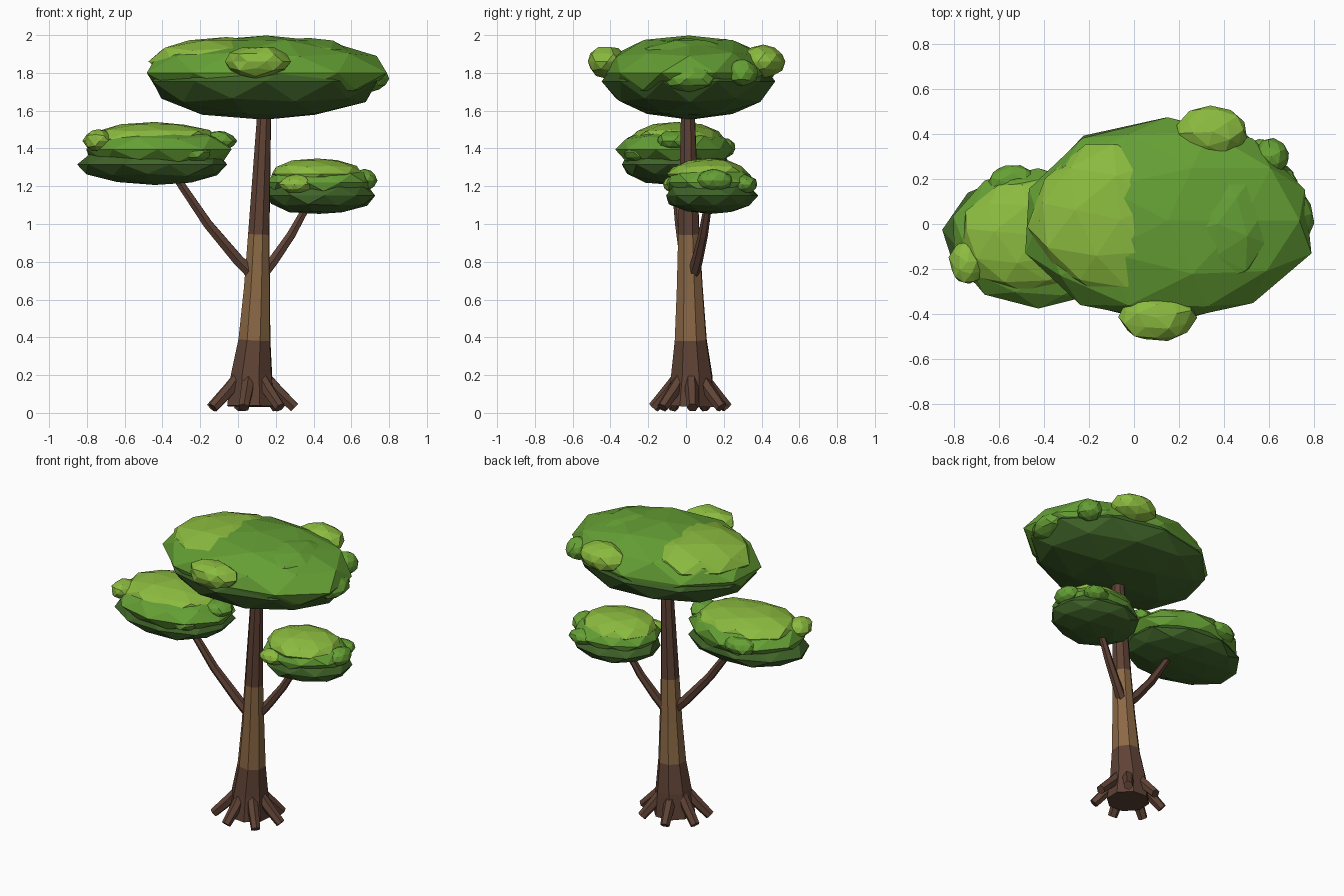
import bpy, bmesh, math, random
from mathutils import Vector

if "Cube" in bpy.data.objects:
    bpy.data.objects.remove(bpy.data.objects["Cube"])

random.seed(4)


def material(name, rgb):
    m = bpy.data.materials.new(name)
    m.diffuse_color = (*rgb, 1)
    m.use_nodes = True
    m.node_tree.nodes["Principled BSDF"].inputs["Base Color"].default_value = m.diffuse_color
    return m


BARK_DARK = material("bark_dark", (0.115, 0.055, 0.036))
BARK_LIGHT = material("bark_light", (0.26, 0.14, 0.06))
LEAF_DARK = material("leaf_dark", (0.05, 0.125, 0.022))
LEAF_MID = material("leaf_mid", (0.13, 0.35, 0.035))
LEAF_LIGHT = material("leaf_light", (0.26, 0.50, 0.05))


def finish(name, bm, mats):
    bmesh.ops.recalc_face_normals(bm, faces=bm.faces)
    mesh = bpy.data.meshes.new(name)
    bm.to_mesh(mesh)
    bm.free()
    for m in mats:
        mesh.materials.append(m)
    ob = bpy.data.objects.new(name, mesh)
    bpy.context.collection.objects.link(ob)
    return ob


def tube(name, path, sides, mats, bands=None):
    """Faceted tapering tube through (x, y, z, radius) stations."""
    bm = bmesh.new()
    pts = [Vector(p[:3]) for p in path]
    rings = []
    for i, p in enumerate(pts):
        t = (pts[min(i + 1, len(pts) - 1)] - pts[max(i - 1, 0)]).normalized()
        u = t.cross(Vector((0.05, 1, 0))).normalized()
        v = t.cross(u)
        ring = []
        for k in range(sides):
            a = math.tau * (k + 0.5) / sides
            co = p + (u * math.cos(a) + v * math.sin(a)) * path[i][3]
            co.z = max(co.z, 0)
            ring.append(bm.verts.new(co))
        rings.append(ring)
    for i in range(len(rings) - 1):
        for k in range(sides):
            n = (k + 1) % sides
            f = bm.faces.new((rings[i][k], rings[i][n], rings[i + 1][n], rings[i + 1][k]))
            f.material_index = bands[i] if bands else 0
    bm.faces.new(rings[0])
    bm.faces.new(rings[-1])
    return finish(name, bm, mats)


def leaf(name, centre, radii, mat, turn=0.0, jitter=0.04):
    """Flattened low-poly leaf clump with slightly irregular corners."""
    bm = bmesh.new()
    bmesh.ops.create_icosphere(bm, subdivisions=2, radius=1)
    for v in bm.verts:
        x, y, z = v.co
        c, s = math.cos(turn), math.sin(turn)
        k = 1 + random.uniform(-jitter, jitter)
        d = Vector((x * c - y * s, x * s + y * c, z)) * k
        v.co = Vector(centre) + Vector([d[i] * radii[i] for i in range(3)])
    return finish(name, bm, [mat])


# Trunk with a lighter middle band
tube("trunk", [(0.07, 0.025, 0.035, 0.135), (0.072, 0.03, 0.2, 0.116),
               (0.087, 0.025, 0.385, 0.09), (0.1, 0.02, 0.66, 0.073),
               (0.11, 0.015, 0.945, 0.06), (0.14, 0.01, 1.62, 0.038)],
     8, [BARK_DARK, BARK_LIGHT], [0, 0, 1, 1, 0])

# Roots fanned around the base
for i in range(7):
    a = math.tau * i / 7 + 0.05
    c, s = math.cos(a), math.sin(a)
    tube(f"root_{i + 1}", [(0.07 + r * c, 0.025 + r * s * 0.87, z, w) for r, z, w in
                           ((0.07, 0.2, 0.03), (0.13, 0.125, 0.036), (0.23, 0.028, 0.03))],
         6, [BARK_DARK])

# Branches
tube("left_branch", [(0.08, 0.01, 0.73, 0.035), (0.0, 0.0, 0.81, 0.033),
                     (-0.16, -0.03, 1.0, 0.028), (-0.35, -0.06, 1.28, 0.022)],
     6, [BARK_DARK])
tube("right_branch", [(0.12, 0.035, 0.72, 0.033), (0.19, 0.06, 0.81, 0.03),
                      (0.28, 0.09, 0.94, 0.026), (0.38, 0.12, 1.12, 0.02)],
     6, [BARK_DARK])

# Top crown: shaded underside, body, sunlit cap, side clumps
leaf("top_crown_underside", (0.14, 0.02, 1.755), (0.62, 0.46, 0.205), LEAF_DARK, 0.0, 0.02)
leaf("top_crown_body", (0.15, 0.015, 1.8), (0.655, 0.46, 0.2), LEAF_MID, 0.0, 0.03)
leaf("top_crown_cap", (-0.06, 0.02, 1.86), (0.40, 0.36, 0.135), LEAF_LIGHT, 0.4)
leaf("top_crown_back_cap", (0.37, 0.0, 1.87), (0.26, 0.28, 0.115), LEAF_MID, 0.9)
leaf("top_crown_front_clump", (0.10, -0.415, 1.86), (0.17, 0.11, 0.085), LEAF_LIGHT, 0.3, 0.08)
leaf("top_crown_rear_clump", (0.35, 0.41, 1.86), (0.16, 0.12, 0.085), LEAF_LIGHT, 0.7, 0.08)
leaf("top_crown_right_clump", (0.70, 0.02, 1.77), (0.10, 0.14, 0.07), LEAF_MID, 0.2, 0.08)
leaf("top_crown_corner_clump", (0.61, 0.30, 1.80), (0.08, 0.08, 0.07), LEAF_MID, 0.5, 0.08)

# Left crown
leaf("left_crown_underside", (-0.44, -0.06, 1.315), (0.40, 0.29, 0.112), LEAF_DARK, 0.2)
leaf("left_crown_body", (-0.425, -0.06, 1.395), (0.395, 0.305, 0.125), LEAF_MID, 0.0)
leaf("left_crown_cap", (-0.44, -0.05, 1.45), (0.34, 0.25, 0.09), LEAF_LIGHT, 0.5)
leaf("left_crown_front_clump", (-0.74, -0.17, 1.44), (0.08, 0.10, 0.06), LEAF_LIGHT, 0.1, 0.08)
leaf("left_crown_side_clump", (-0.24, -0.25, 1.38), (0.10, 0.08, 0.055), LEAF_MID, 0.6, 0.08)
leaf("left_crown_inner_clump", (-0.10, -0.06, 1.44), (0.09, 0.10, 0.055), LEAF_MID, 0.9, 0.08)
leaf("left_crown_rear_clump", (-0.54, 0.18, 1.40), (0.11, 0.085, 0.06), LEAF_MID, 0.3, 0.08)

# Right crown
leaf("right_crown_underside", (0.43, 0.13, 1.15), (0.295, 0.245, 0.1), LEAF_DARK, 0.1)
leaf("right_crown_body", (0.43, 0.13, 1.22), (0.285, 0.24, 0.1), LEAF_MID, 0.4)
leaf("right_crown_cap", (0.42, 0.12, 1.265), (0.25, 0.215, 0.083), LEAF_LIGHT, 0.7)
leaf("right_crown_side_clump", (0.67, 0.15, 1.23), (0.065, 0.09, 0.06), LEAF_MID, 0.2, 0.08)
leaf("right_crown_front_clump", (0.31, -0.06, 1.21), (0.09, 0.06, 0.05), LEAF_LIGHT, 0.5, 0.08)
leaf("right_crown_rear_clump", (0.57, 0.31, 1.21), (0.09, 0.07, 0.05), LEAF_MID, 0.8, 0.08)
